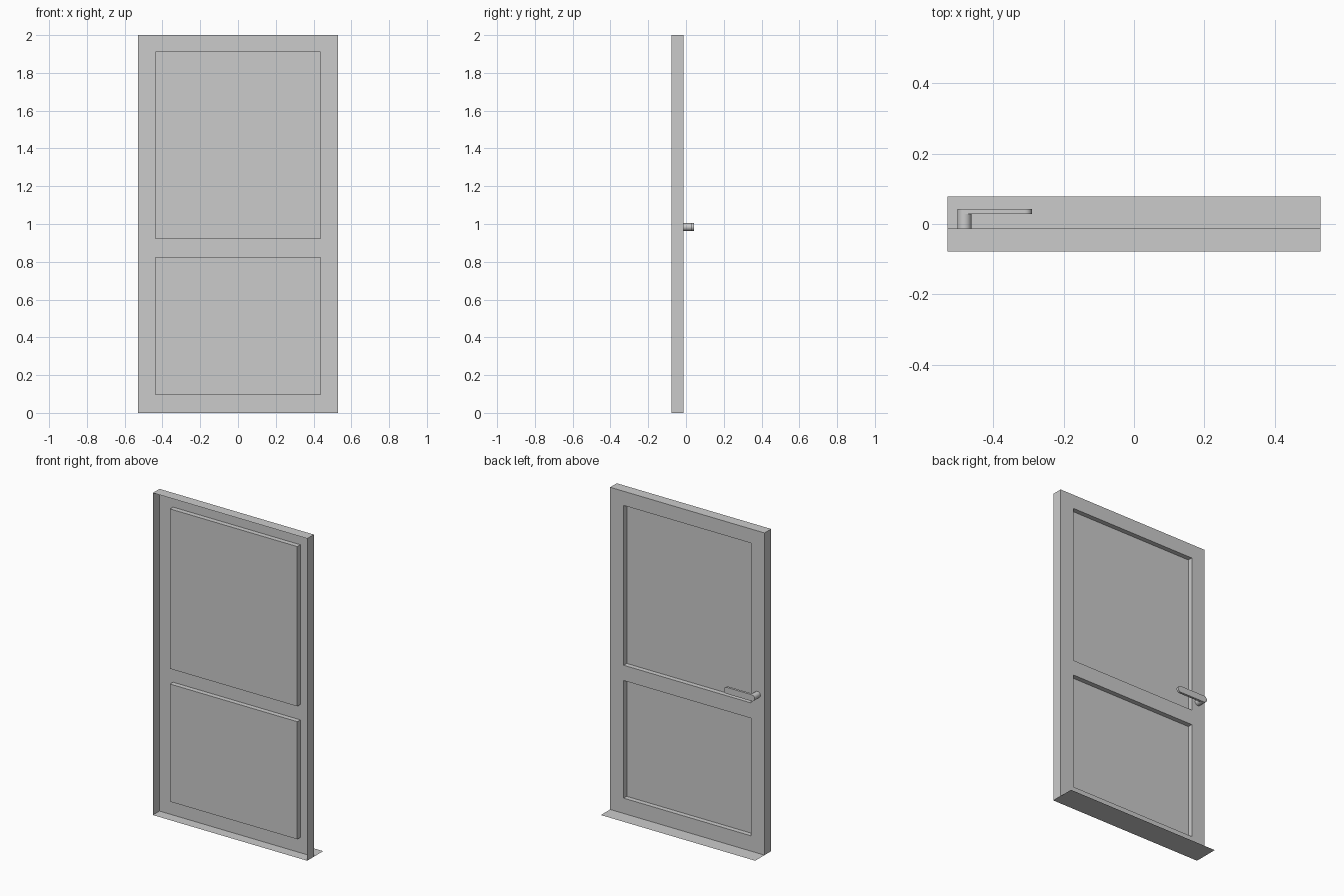
import bpy, bmesh, math
from mathutils import Vector

if "Cube" in bpy.data.objects:
    bpy.data.objects.remove(bpy.data.objects["Cube"])

W, H = 0.53, 2.0            # half width, height
FRONT, FACE = -0.078, -0.013  # open front rim, back-facing sheet
RECESS = 0.03


def add_object(name, bm):
    mesh = bpy.data.meshes.new(name)
    bm.to_mesh(mesh)
    bm.free()
    obj = bpy.data.objects.new(name, mesh)
    bpy.context.collection.objects.link(obj)
    return obj


def smooth(obj):
    bpy.ops.object.select_all(action='DESELECT')
    obj.select_set(True)
    bpy.context.view_layer.objects.active = obj
    bpy.ops.object.shade_smooth_by_angle(angle=math.radians(35))


def prism(name, outline, y0, y1):
    # Extrude an x-z outline from y0 to y1
    bm = bmesh.new()
    face = bm.faces.new([bm.verts.new((x, y0, z)) for x, z in outline])
    ext = bmesh.ops.extrude_face_region(bm, geom=[face], use_keep_orig=True)
    verts = [g for g in ext['geom'] if isinstance(g, bmesh.types.BMVert)]
    bmesh.ops.translate(bm, verts=verts, vec=(0, y1 - y0, 0))
    bmesh.ops.recalc_face_normals(bm, faces=bm.faces)
    obj = add_object(name, bm)
    smooth(obj)
    return obj


def arc(cx, cz, r, a0, a1, n):
    return [(cx + r * math.cos(math.radians(a0 + (a1 - a0) * i / n)),
             cz + r * math.sin(math.radians(a0 + (a1 - a0) * i / n)))
            for i in range(n + 1)]


# Door leaf: thin sheet with two recessed panels, open at the front
xs = [-W, -0.437, 0.437, W]
zs = [0, 0.095, 0.825, 0.92, 1.912, H]
bm = bmesh.new()
grid = [[bm.verts.new((x, FACE, z)) for z in zs] for x in xs]
panels = []
for i in range(3):
    for j in range(5):
        f = bm.faces.new([grid[i][j], grid[i][j + 1],
                          grid[i + 1][j + 1], grid[i + 1][j]])
        if i == 1 and j in (1, 3):
            panels.append(f)

# Side and top walls (the threshold closes the bottom)
rim = [e for e in bm.edges if e.is_boundary
       and not all(v.co.z < 0.001 for v in e.verts)]
ext = bmesh.ops.extrude_edge_only(bm, edges=rim)
for g in ext['geom']:
    if isinstance(g, bmesh.types.BMVert):
        g.co.y = FRONT

# Push the panels back into the leaf
ext = bmesh.ops.extrude_discrete_faces(bm, faces=panels)
for f in ext['faces']:
    for v in f.verts:
        v.co.y = FACE - RECESS
bmesh.ops.recalc_face_normals(bm, faces=bm.faces)
add_object("door_leaf", bm)

# Flat threshold plate
bm = bmesh.new()
bm.faces.new([bm.verts.new(p) for p in
              [(-W, -0.078, 0), (-W, 0.078, 0), (W, 0.078, 0), (W, -0.078, 0)]])
add_object("threshold", bm)

# Handle stem and lever with rounded ends
R, HX, HZ = 0.02, -0.482, 0.984
prism("handle_stem", arc(HX, HZ, R, 0, 360, 24)[:-1], FACE, 0.03)
prism("handle_lever",
      arc(HX, HZ, R, 90, 270, 12) + arc(-0.31, HZ, R, -90, 90, 12),
      0.029, 0.043)
